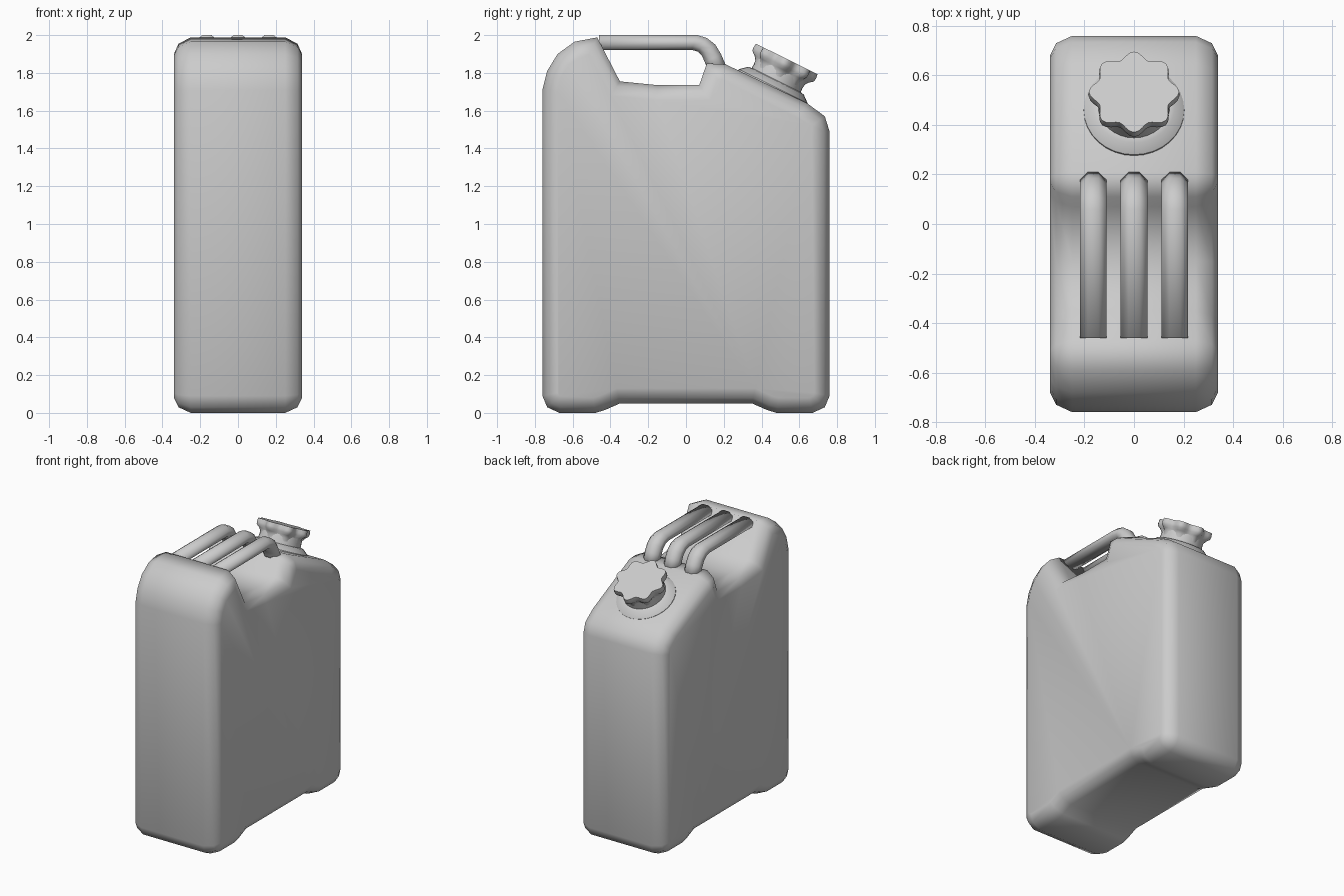
import bpy, bmesh, math
from mathutils import Vector, Matrix

if "Cube" in bpy.data.objects:
    bpy.data.objects.remove(bpy.data.objects["Cube"], do_unlink=True)

grey = bpy.data.materials.new("plain grey")
grey.use_nodes = True
colour = (0.6, 0.6, 0.6, 1)
grey.diffuse_color = colour
grey.node_tree.nodes["Principled BSDF"].inputs["Base Color"].default_value = colour


def loft(name, rings, angle=None):
    """Join equal rings of points into a closed skin."""
    bm = bmesh.new()
    loops = [[bm.verts.new(p) for p in ring] for ring in rings]
    n = len(loops[0])
    for a, b in zip(loops, loops[1:]):
        for i in range(n):
            j = (i + 1) % n
            bm.faces.new((a[i], a[j], b[j], b[i]))
    bm.faces.new(loops[0])
    bm.faces.new(loops[-1])
    bmesh.ops.recalc_face_normals(bm, faces=bm.faces)
    mesh = bpy.data.meshes.new(name)
    bm.to_mesh(mesh)
    bm.free()
    mesh.materials.append(grey)
    ob = bpy.data.objects.new(name, mesh)
    bpy.context.collection.objects.link(ob)
    bpy.ops.object.select_all(action="DESELECT")
    ob.select_set(True)
    bpy.context.view_layer.objects.active = ob
    if angle:
        bpy.ops.object.shade_smooth_by_angle(angle=math.radians(angle))
    else:
        bpy.ops.object.shade_smooth()
    return ob


def inset(points, d):
    """Move a counter-clockwise outline inward by d with mitred corners."""
    out = []
    for i, p in enumerate(points):
        a = (p - points[i - 1]).normalized()
        b = (points[(i + 1) % len(points)] - p).normalized()
        na, nb = Vector((-a.y, a.x)), Vector((-b.y, b.x))
        out.append(p + (na + nb) * d / (1 + na.dot(nb)))
    return out


# Can body: side outline with foot recess, sloped shoulder and grip notch
outline = [Vector(p) for p in (
    (-.76, .09), (-.735, .03), (-.67, 0), (-.48, 0), (-.43, .015), (-.35, .05),
    (.35, .05), (.43, .015), (.48, 0), (.67, 0), (.735, .03), (.76, .09),
    (.76, 1.49), (.735, 1.57), (.64, 1.64), (.21, 1.845), (.11, 1.85),
    (.07, 1.735), (-.15, 1.735), (-.35, 1.755), (-.47, 1.988),
    (-.59, 1.965), (-.68, 1.9), (-.735, 1.81), (-.76, 1.71))]
layers = [(-.34, .08), (-.315, .03), (-.25, 0), (.25, 0), (.315, .03), (.34, .08)]
loft("can_body", [[(x, p.x, p.y) for p in inset(outline, d)] for x, d in layers])

# Three carrying handles: paired upper and lower edge points along each bar
edges = [((-.46, 2.0), (-.46, 1.92)), ((.06, 2.0), (.03, 1.922)),
         ((.11, 1.985), (.065, 1.912)), ((.155, 1.95), (.085, 1.89)),
         ((.185, 1.9), (.1, 1.855)), ((.22, 1.82), (.12, 1.81))]
for side, x0 in (("right", -.165), ("middle", 0), ("left", .165)):
    rings = []
    for top, low in edges:
        mid = (Vector(top) + Vector(low)) / 2
        half = (Vector(top) - Vector(low)) / 2
        ring = []
        for k in range(8):
            a = math.tau * (k + .5) / 8
            c, s = math.cos(a) / math.cos(math.pi / 8), math.sin(a) / math.cos(math.pi / 8)
            p = mid + half * s
            ring.append((x0 + .054 * c, p.x, p.y))
        rings.append(ring)
    loft(side + "_handle", rings)

# Tilted spout and lobed screw cap
axis = Vector((0, .445, .895))
tilt = Matrix.Translation((0, .46, 1.726)) @ axis.to_track_quat("Z", "Y").to_matrix().to_4x4()


def turned(name, profile, count, angle):
    """Revolve (radius, height, lobe depth) rows about the tilted axis."""
    rings = []
    for r, h, lobe in profile:
        ring = []
        for k in range(count):
            a = math.tau * k / count
            q = r + lobe * math.cos(8 * (a - math.pi / 2))
            ring.append(tilt @ Vector((q * math.cos(a), q * math.sin(a), h)))
        rings.append(ring)
    return loft(name, rings, angle)


turned("spout", [(.205, -.02, 0), (.203, .004, 0), (.165, .036, 0),
                 (.145, .04, 0), (.14, .1, 0)], 32, 40)
turned("screw_cap", [(.138, .05, .004), (.14, .085, .006), (.15, .105, .01),
                     (.166, .122, .016), (.169, .14, .016), (.166, .165, .016)], 64, 50)
